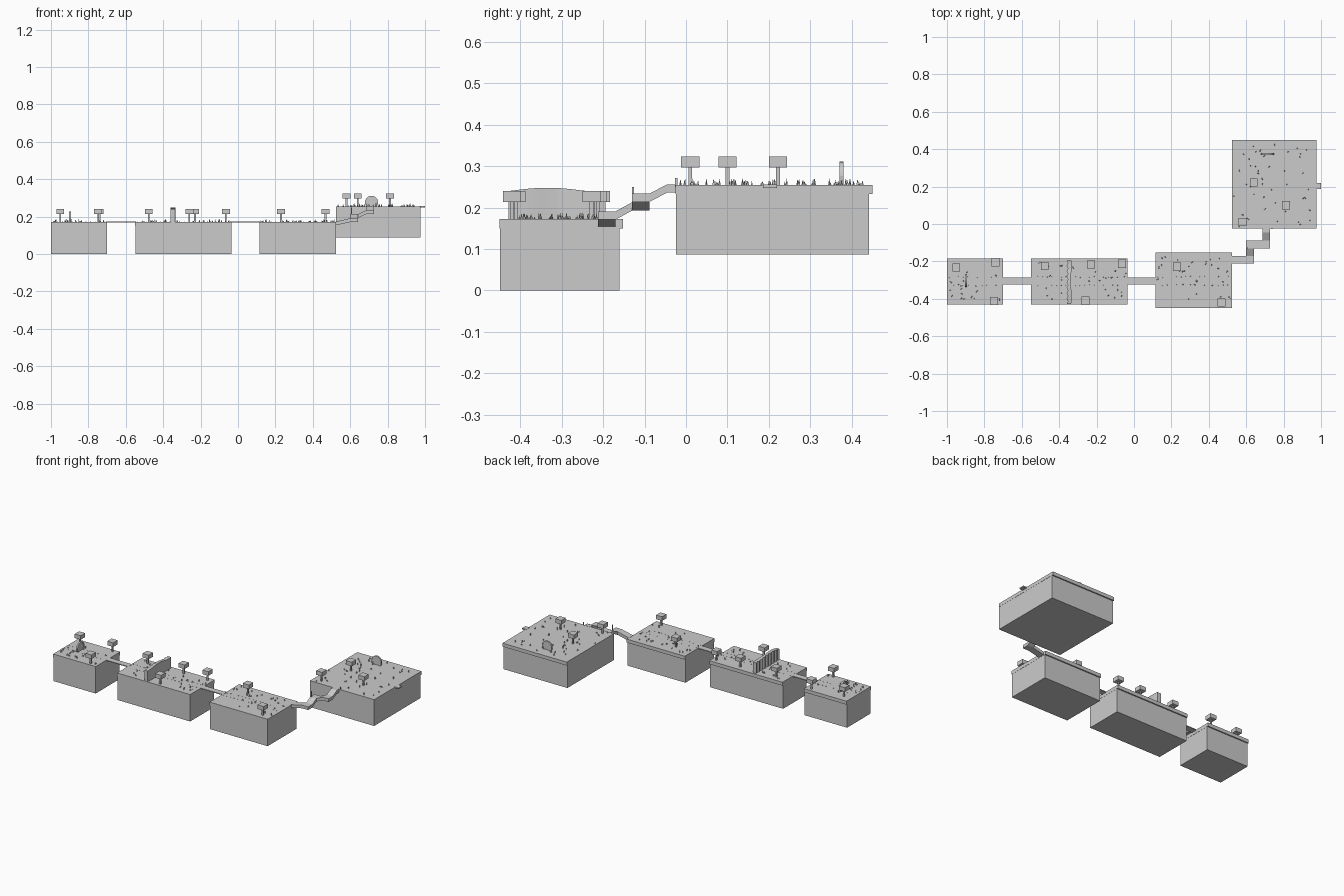
import bpy, bmesh, math, random
from mathutils import Matrix, Vector

if "Cube" in bpy.data.objects:
    bpy.data.objects.remove(bpy.data.objects["Cube"])

random.seed(4)
grey = bpy.data.materials.new("light grey")
grey.diffuse_color = (0.6, 0.6, 0.6, 1)
grey.use_nodes = True
grey.node_tree.nodes["Principled BSDF"].inputs["Base Color"].default_value = grey.diffuse_color


def finish(bm, name):
    bmesh.ops.recalc_face_normals(bm, faces=bm.faces)
    me = bpy.data.meshes.new(name)
    bm.to_mesh(me)
    bm.free()
    me.materials.append(grey)
    ob = bpy.data.objects.new(name, me)
    bpy.context.collection.objects.link(ob)
    return ob


def add_box(bm, x0, x1, y0, y1, z0, z1):
    m = Matrix.Translation(((x0 + x1) / 2, (y0 + y1) / 2, (z0 + z1) / 2))
    m = m @ Matrix.Diagonal((x1 - x0, y1 - y0, z1 - z0, 1))
    bmesh.ops.create_cube(bm, size=1, matrix=m)


def box(name, *dims):
    bm = bmesh.new()
    add_box(bm, *dims)
    return finish(bm, name)


def add_cone(bm, x, y, z, r, h, top=0.0, sides=4):
    m = Matrix.Translation((x, y, z + h / 2))
    m = m @ Matrix.Rotation(random.uniform(0, 3), 4, 'Z')
    bmesh.ops.create_cone(bm, cap_ends=True, segments=sides, radius1=r,
                          radius2=top, depth=h, matrix=m)


# Islands: earth block, turf with an overhang at the back, grass tufts
LOW, HIGH = 0.172, 0.255
islands = [
    ("island_1", -1.0, -0.70, -0.43, -0.192, 0.0, LOW, 18),
    ("island_2", -0.55, -0.035, -0.43, -0.192, 0.0, LOW, 28),
    ("island_3", 0.115, 0.524, -0.45, -0.16, 0.0, LOW, 26),
    ("island_4", 0.524, 0.976, -0.025, 0.442, 0.087, HIGH, 45),
]
for name, x0, x1, y0, y1, z0, z1, tufts in islands:
    box(name + "_earth", x0 + .001, x1 - .001, y0 + .001, y1, z0, z1 - .01)
    box(name + "_turf", x0, x1, y0, y1 + .008, z1 - .022, z1)
    bm = bmesh.new()
    for _ in range(tufts):
        x, y = random.uniform(x0 + .01, x1 - .01), random.uniform(y0 + .01, y1 - .01)
        for _ in range(2):
            add_cone(bm, x + random.uniform(-.004, .004), y + random.uniform(-.004, .004),
                     z1 - .001, .003, random.uniform(.006, .018))
    finish(bm, name + "_grass")

# Pebble rows along the trail on the low islands
bm = bmesh.new()
for name, x0, x1, *_ in islands[:3]:
    n = int((x1 - x0) / .025)
    for i in range(n):
        for y in (-.327, -.283):
            add_cone(bm, x0 + .012 + i * .025, y + random.uniform(-.004, .004),
                     LOW - .001, .0025, .003, .0015, 5)
add_cone(bm, .335, -.305, LOW - .001, .006, .008, .003, 6)
finish(bm, "trail_pebbles")

# Trees: thin trunk with a block of leaves
trees = [(-.95, -.232, LOW), (-.74, -.205, LOW), (-.748, -.412, LOW),
         (-.477, -.225, LOW), (-.23, -.217, LOW), (-.065, -.213, LOW), (-.26, -.41, LOW),
         (.23, -.228, LOW), (.468, -.42, LOW),
         (.64, .222, HIGH), (.58, .01, HIGH), (.813, .1, HIGH)]
for i, (x, y, z) in enumerate(trees, 1):
    box(f"tree_trunk_{i}", x - .0045, x + .0045, y - .0045, y + .0045, z - .002, z + .045)
    box(f"tree_leaves_{i}", x - .021, x + .021, y - .022, y + .022, z + .042, z + .068)

# Flat bridges between the low islands
for i, (x0, x1) in enumerate([(-.705, -.545), (-.04, .12)], 1):
    box(f"bridge_{i}", x0, x1, -.324, -.286, LOW - .004, LOW + .001)


# Zigzag ramp up to the high island: one swept slab per stretch
def slab(name, a, b, width=.042, thick=.02):
    a, b = Vector(a), Vector(b)
    d = b - a
    side = Vector((-d.y, d.x, 0)).normalized() * width / 2
    down = Vector((0, 0, -thick))
    bm = bmesh.new()
    q = [[bm.verts.new(p + s) for s in (side, -side, down - side, down + side)] for p in (a, b)]
    bm.faces.new(q[0])
    bm.faces.new(q[1])
    for i in range(4):
        j = (i + 1) % 4
        bm.faces.new((q[0][i], q[0][j], q[1][j], q[1][i]))
    finish(bm, name)


path = [(.52, -.191, .173), (.60, -.191, .191), (.642, -.191, .191),
        (.621, -.17, .191), (.621, -.13, .213), (.621, -.088, .213),
        (.642, -.109, .213), (.686, -.109, .234), (.728, -.109, .234),
        (.707, -.088, .234), (.707, -.046, .256), (.707, -.02, .256)]
for i in (0, 1, 3, 4, 6, 7, 9, 10):
    slab(f"ramp_{i}", path[i], path[i + 1])

# Wall across island 2: ribbed on its left face, wavy along the top
bm = bmesh.new()
rows = []
N = 16
for i in range(N + 1):
    t = i / N
    y = -.428 + t * .234
    left = -.360 + (.007 if i % 2 else 0)
    right = -.336 + .003 * math.sin(t * 9)
    top = .240 + .008 * math.sin(min(t * 1.25, 1) * math.pi)
    rows.append([bm.verts.new(p) for p in ((left, y, LOW - .002), (right, y, LOW - .002),
                                           (right, y, top), (left, y, top))])
for a, b in zip(rows, rows[1:]):
    for i in range(4):
        j = (i + 1) % 4
        bm.faces.new((a[i], a[j], b[j], b[i]))
bm.faces.new(rows[0])
bm.faces.new(rows[-1])
finish(bm, "ribbed_wall")


# Round gates: a ring with a thin disc inside
def gate(name, loc, turn, r=.035):
    bm = bmesh.new()
    base = Matrix.Translation(loc) @ Matrix.Rotation(turn, 4, 'Z') @ Matrix.Rotation(math.pi / 2, 4, 'X')
    bmesh.ops.create_cone(bm, cap_ends=True, segments=24, radius1=r * .85, radius2=r * .85,
                          depth=.004, matrix=base)
    n = 24
    ring = []
    for i in range(n):
        a = i * 2 * math.pi / n
        ring.append([bm.verts.new(base @ Vector((math.cos(a) * q, math.sin(a) * q, h)))
                     for q, h in ((r, -.005), (r, .005), (r * .8, .005), (r * .8, -.005))])
    for k in range(n):
        a, b = ring[k], ring[(k + 1) % n]
        for i in range(4):
            j = (i + 1) % 4
            bm.faces.new((a[i], a[j], b[j], b[i]))
    finish(bm, name)


gate("start_gate", (-.899, -.301, LOW + .021), math.pi / 2)
gate("end_gate", (.714, .375, HIGH + .021), 0)

# Small stub at the right edge and marker posts by the ramp
box("edge_stub", .97, 1.0, .186, .220, .248, .256)
box("marker_post_1", .604, .609, -.130, -.125, .21, .25)
box("marker_post_2", .735, .740, -.026, -.021, .25, .272)
